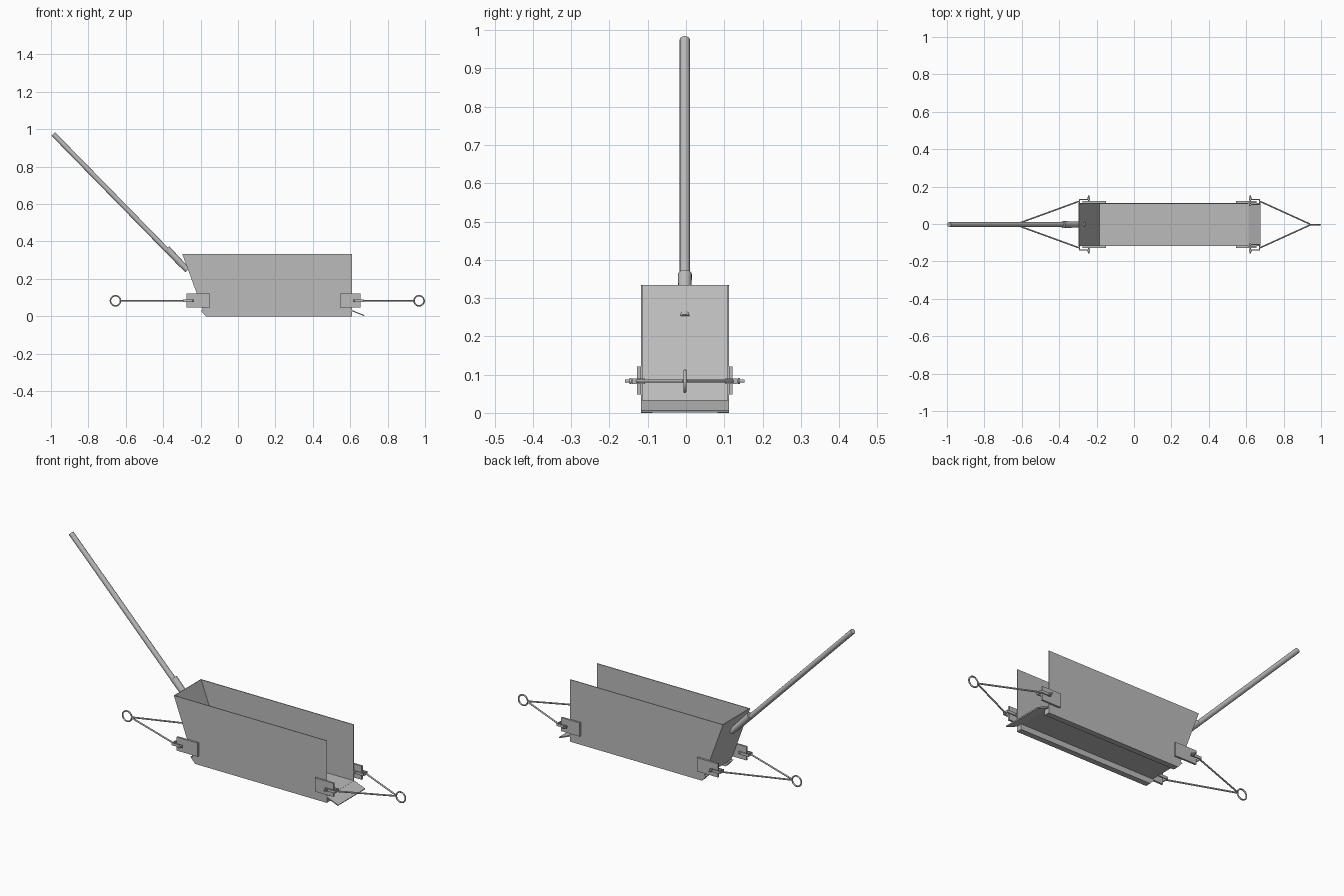
import bpy, bmesh, math
from mathutils import Vector

cube = bpy.data.objects.get("Cube")
if cube:
    bpy.data.objects.remove(cube)

steel = bpy.data.materials.new("grey_steel")
steel.use_nodes = True
GREY = (0.5, 0.5, 0.5, 1)
steel.diffuse_color = GREY
steel.node_tree.nodes["Principled BSDF"].inputs["Base Color"].default_value = GREY

Y0 = -0.003       # centre plane of the scoop
HALF = 0.115      # half width of the scoop
ROD_Z = 0.083     # height of the drag rods


def prism(name, profile, y, width):
    """Extrude an (x, z) profile along y, centred on y."""
    bm = bmesh.new()
    face = bm.faces.new([bm.verts.new((x, Y0 + y - width / 2, z)) for x, z in profile])
    out = bmesh.ops.extrude_face_region(bm, geom=[face])
    moved = [v for v in out["geom"] if isinstance(v, bmesh.types.BMVert)]
    bmesh.ops.translate(bm, verts=moved, vec=(0, width, 0))
    bmesh.ops.recalc_face_normals(bm, faces=bm.faces[:])
    mesh = bpy.data.meshes.new(name)
    bm.to_mesh(mesh)
    bm.free()
    ob = bpy.data.objects.new(name, mesh)
    bpy.context.collection.objects.link(ob)
    mesh.materials.append(steel)
    return ob


def block(name, x0, x1, z0, z1, y, width):
    return prism(name, [(x0, z0), (x1, z0), (x1, z1), (x0, z1)], y, width)


def sheet(name, a, b, width, thick=0.004):
    """Flat sheet across the scoop, following the line a-b in side view."""
    a, b = Vector(a), Vector(b)
    d = (b - a).normalized()
    n = Vector((-d.y, d.x)) * thick
    return prism(name, [a, b, b + n, a + n], 0, width)


def rod(name, a, b, r1, r2=None, sides=16):
    """Round bar from a to b, optionally tapered."""
    a, b = Vector(a), Vector(b)
    off = Vector((0, Y0, 0))
    d = b - a
    bpy.ops.mesh.primitive_cone_add(vertices=sides, radius1=r1, radius2=r2 or r1,
                                    depth=d.length, location=(a + b) / 2 + off,
                                    rotation=d.to_track_quat("Z", "Y").to_euler())
    return finish(name)


def finish(name):
    ob = bpy.context.object
    ob.name = name
    ob.data.materials.append(steel)
    bpy.ops.object.shade_smooth_by_angle(angle=math.radians(40))
    return ob


# Scoop body: open at the top and at the mouth
SIDE = [(-0.298, 0.333), (0.609, 0.333), (0.609, 0.031), (-0.187, 0.031)]
for s, side in ((1, "left"), (-1, "right")):
    prism("side_wall_" + side, SIDE, s * (HALF - 0.002), 0.004)
    # Skid under each side, bevelled at the rear
    prism("skid_" + side, [(-0.2, 0.031), (-0.172, 0), (0.609, 0), (0.609, 0.031)],
          s * (HALF - 0.015), 0.03)
sheet("back_wall", (-0.298, 0.333), (-0.187, 0.031), 2 * HALF)
sheet("floor", (-0.187, 0.029), (0.612, 0.029), 2 * HALF)
sheet("cutting_lip", (0.607, 0.028), (0.674, 0.001), 2 * HALF, 0.006)

# Handle and its tapered socket
rod("handle", (-0.988, 0, 0.975), (-0.3, 0, 0.272), 0.0135)
rod("handle_socket", (-0.38, 0, 0.361), (-0.27, 0, 0.247), 0.0185, 0.015)

# Drag gear at both ends: plates, pins, shackles, rods and ring
ends = (("front", 1, 0.545, 0.655, 0.622, 0.968),
        ("rear", -1, -0.275, -0.15, -0.243, -0.655))
for end, dx, x0, x1, pin_x, ring_x in ends:
    eye_x = pin_x + dx * 0.052
    for s, side in ((1, "left"), (-1, "right")):
        tag = end + "_" + side
        block("hitch_plate_" + tag, x0, x1, 0.048, 0.121, s * 0.12, 0.01)
        rod("hitch_pin_" + tag, (pin_x, s * 0.1, ROD_Z), (pin_x, s * 0.156, ROD_Z), 0.004)
        rod("pin_head_" + tag, (pin_x, s * 0.139, ROD_Z), (pin_x, s * 0.144, ROD_Z), 0.008)
        # U-shaped shackle straddling the plate
        xa, xb = sorted((pin_x - dx * 0.008, eye_x))
        for k, y in (("inner", 0.107), ("outer", 0.135)):
            block("shackle_" + k + "_" + tag, xa, xb, ROD_Z - 0.007, ROD_Z + 0.007, s * y, 0.005)
        xa, xb = sorted((eye_x - dx * 0.005, eye_x))
        block("shackle_end_" + tag, xa, xb, ROD_Z - 0.007, ROD_Z + 0.007, s * 0.121, 0.033)
        rod("drag_rod_" + tag, (eye_x, s * 0.124, ROD_Z),
            (ring_x - dx * 0.028, s * 0.003, ROD_Z), 0.0042, sides=10)
    bpy.ops.mesh.primitive_torus_add(location=(ring_x, Y0, ROD_Z),
                                     rotation=(math.pi / 2, 0, 0),
                                     major_segments=32, minor_segments=10,
                                     major_radius=0.027, minor_radius=0.004)
    finish("drag_ring_" + end)
